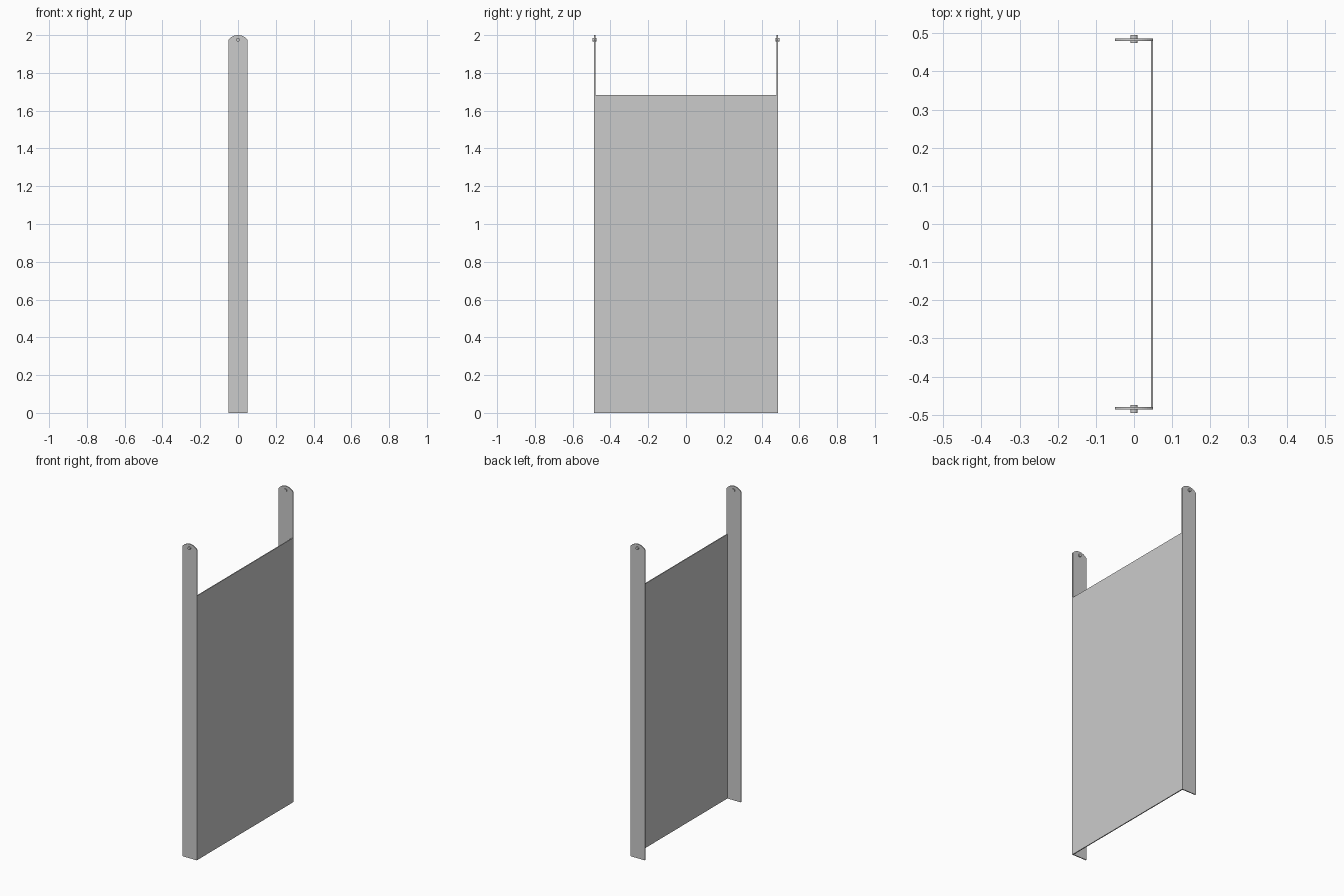
import bpy, bmesh, math
from mathutils import Matrix

if "Cube" in bpy.data.objects:
    bpy.data.objects.remove(bpy.data.objects["Cube"])

HALF_W, SHOULDER, TOP = 0.05, 1.975, 2.0
INNER, OUTER = 0.480, 0.486


def new_object(name, bm):
    bmesh.ops.recalc_face_normals(bm, faces=bm.faces)
    mesh = bpy.data.meshes.new(name)
    bm.to_mesh(mesh)
    bm.free()
    obj = bpy.data.objects.new(name, mesh)
    bpy.context.collection.objects.link(obj)
    return obj


def side_arm(name, side):
    # Tall strip with a shallow arched top
    rise = TOP - SHOULDER
    r = (HALF_W ** 2 + rise ** 2) / (2 * rise)
    half = math.asin(HALF_W / r)
    outline = [(-HALF_W, 0), (HALF_W, 0)]
    for i in range(17):
        a = half - 2 * half * i / 16
        outline.append((r * math.sin(a), TOP - r + r * math.cos(a)))
    bm = bmesh.new()
    face = bm.faces.new([bm.verts.new((x, side * INNER, z)) for x, z in outline])
    ext = bmesh.ops.extrude_face_region(bm, geom=[face])
    verts = [v for v in ext["geom"] if isinstance(v, bmesh.types.BMVert)]
    bmesh.ops.translate(bm, verts=verts, vec=(0, side * (OUTER - INNER), 0))
    new_object(name, bm)


def pivot_pin(name, side):
    # Short pin passing through the arm
    bm = bmesh.new()
    place = Matrix.Translation((0, side * 0.4845, SHOULDER)) @ Matrix.Rotation(math.pi / 2, 4, "X")
    bmesh.ops.create_cone(bm, cap_ends=True, segments=24, radius1=0.0095,
                          radius2=0.0095, depth=0.021, matrix=place)
    obj = new_object(name, bm)
    bpy.ops.object.select_all(action="DESELECT")
    obj.select_set(True)
    bpy.context.view_layer.objects.active = obj
    bpy.ops.object.shade_smooth_by_angle(angle=math.radians(30))


for label, side in (("front", -1), ("back", 1)):
    side_arm(label + "_arm", side)
    pivot_pin(label + "_pivot_pin", side)

# Flat panel joining the arms along their right edge
bm = bmesh.new()
size = Matrix.Diagonal((0.006, 2 * INNER, 1.682, 1))
bmesh.ops.create_cube(bm, size=1, matrix=Matrix.Translation((0.047, 0, 0.841)) @ size)
new_object("panel", bm)
